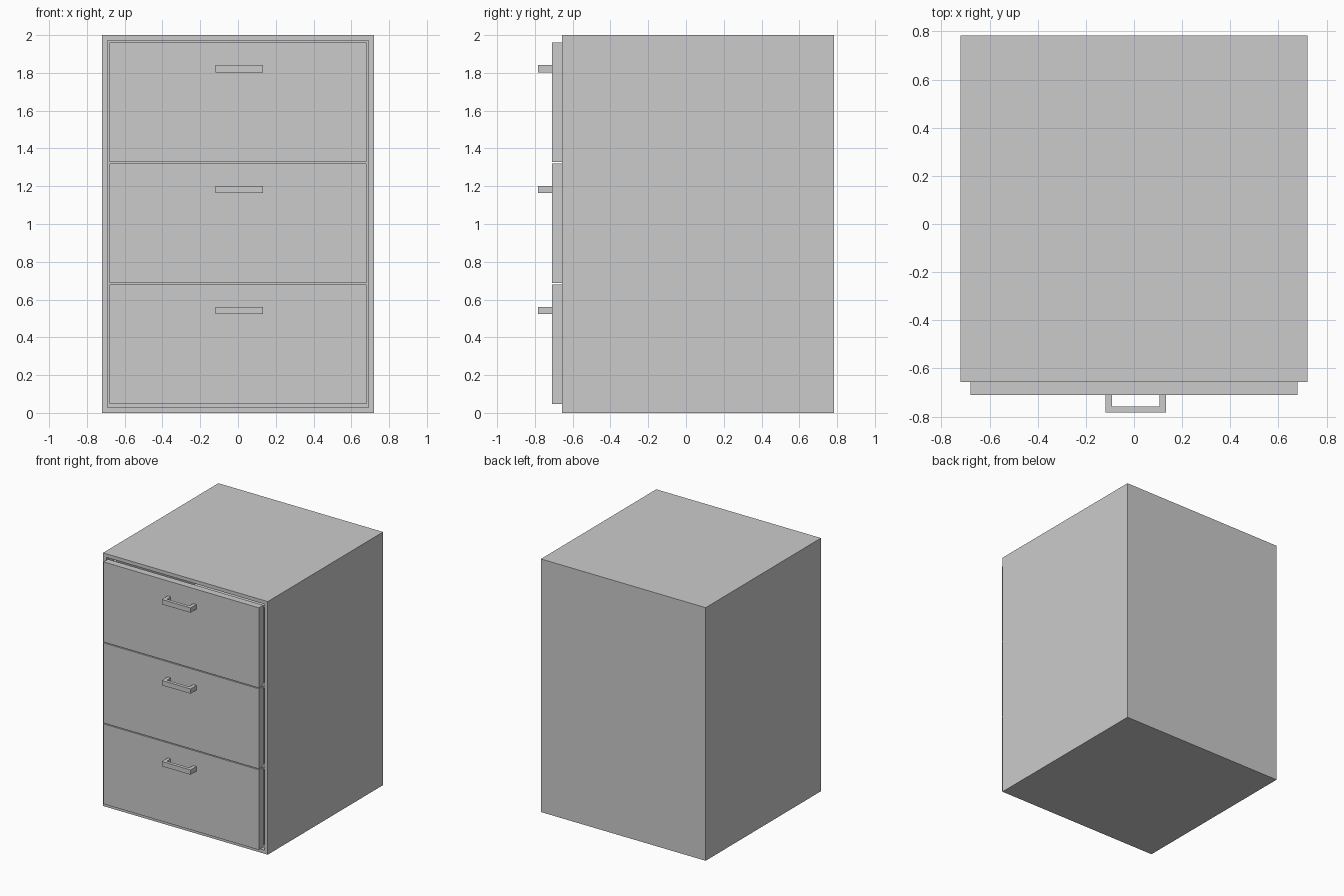
import bpy, bmesh
from mathutils import Vector

if "Cube" in bpy.data.objects:
    bpy.data.objects.remove(bpy.data.objects["Cube"])


def finish(name, bm):
    bmesh.ops.recalc_face_normals(bm, faces=bm.faces[:])
    mesh = bpy.data.meshes.new(name)
    bm.to_mesh(mesh)
    bm.free()
    obj = bpy.data.objects.new(name, mesh)
    bpy.context.collection.objects.link(obj)
    return obj


def box(bm, lo, hi):
    lo, hi = Vector(lo), Vector(hi)
    verts = bmesh.ops.create_cube(bm, size=1)["verts"]
    for v in verts:
        v.co = (lo + hi) / 2 + v.co * (hi - lo)
    return list({f for v in verts for f in v.link_faces})


def hollow(bm, faces, direction, wall, depth):
    """Inset the face pointing along direction and push it inwards."""
    bm.normal_update()
    direction = Vector(direction)
    face = max(faces, key=lambda f: f.normal.dot(direction))
    bmesh.ops.inset_region(bm, faces=[face], thickness=wall)
    inner = bmesh.ops.extrude_discrete_faces(bm, faces=[face])["faces"][0]
    bmesh.ops.translate(bm, verts=inner.verts[:], vec=-direction * depth)


# Cabinet shell, open at the front
bm = bmesh.new()
hollow(bm, box(bm, (-0.72, -0.657, 0), (0.72, 0.783, 2)), (0, -1, 0), 0.04, 1.40)
finish("cabinet_body", bm)

PITCH = 0.64
for i, level in enumerate(("bottom", "middle", "top")):
    z = 0.047 + i * PITCH
    top = z + 0.633

    # Drawer: thick front panel with an open tray behind it
    bm = bmesh.new()
    box(bm, (-0.68, -0.71, z), (0.68, -0.655, top))
    tray = box(bm, (-0.67, -0.655, z + 0.01), (0.67, 0.72, top - 0.03))
    hollow(bm, tray, (0, 0, 1), 0.03, 0.56)
    finish(level + "_drawer", bm)

    # Handle: U-shaped profile extruded upwards
    outline = [(-0.118, -0.71), (-0.118, -0.783), (0.133, -0.783), (0.133, -0.71),
               (0.106, -0.71), (0.106, -0.757), (-0.091, -0.757), (-0.091, -0.71)]
    hz = 0.523 + i * PITCH
    bm = bmesh.new()
    face = bm.faces.new([bm.verts.new((x, y, hz)) for x, y in outline])
    ext = bmesh.ops.extrude_face_region(bm, geom=[face])["geom"]
    bmesh.ops.translate(bm, vec=(0, 0, 0.038),
                        verts=[g for g in ext if isinstance(g, bmesh.types.BMVert)])
    finish(level + "_handle", bm)
